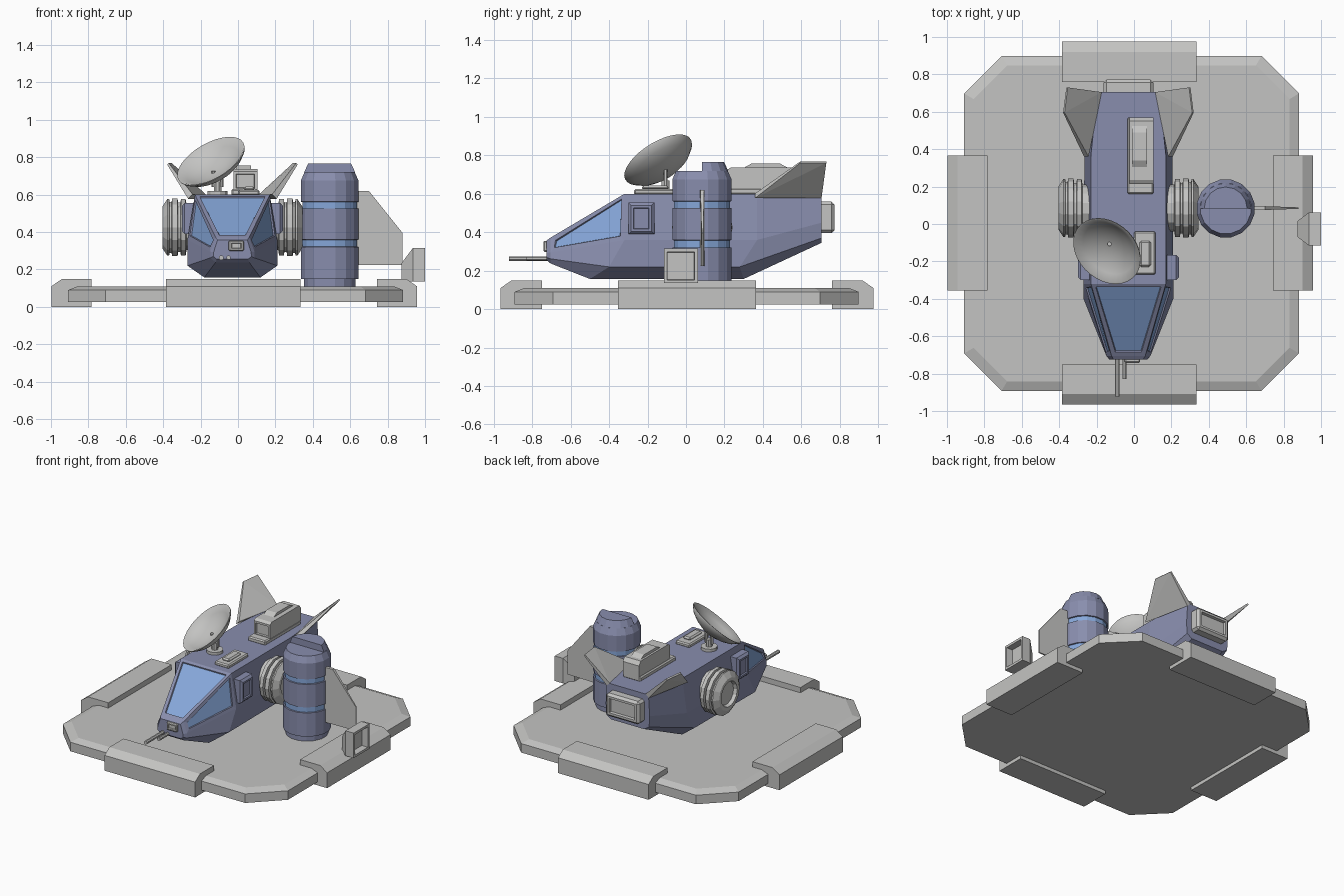
import bpy, bmesh, math
from mathutils import Vector, Matrix

if "Cube" in bpy.data.objects:
    bpy.data.objects.remove(bpy.data.objects["Cube"])

CX = -0.03  # hull centre line


def material(name, rgb):
    m = bpy.data.materials.new(name)
    m.diffuse_color = (*rgb, 1)
    m.use_nodes = True
    m.node_tree.nodes["Principled BSDF"].inputs["Base Color"].default_value = m.diffuse_color
    return m


HULL = material("hull_violet", (0.25, 0.27, 0.42))
GREY = material("light_grey", (0.55, 0.55, 0.54))
GLASS = material("window_blue", (0.24, 0.39, 0.70))


def finish(name, bm, *mats):
    bmesh.ops.recalc_face_normals(bm, faces=bm.faces[:])
    me = bpy.data.meshes.new(name)
    bm.to_mesh(me)
    bm.free()
    for m in mats:
        me.materials.append(m)
    ob = bpy.data.objects.new(name, me)
    bpy.context.collection.objects.link(ob)
    return ob


def solid(name, pts, mat, inset=None, bevel=0):
    """Convex solid around points; inset = (direction, thickness, depth)."""
    bm = bmesh.new()
    for p in pts:
        bm.verts.new(p)
    res = bmesh.ops.convex_hull(bm, input=bm.verts[:])
    bad = [v for v in bm.verts if not v.link_faces]
    bmesh.ops.delete(bm, geom=bad, context='VERTS')
    bmesh.ops.dissolve_limit(bm, angle_limit=0.02, verts=bm.verts[:], edges=bm.edges[:])
    bmesh.ops.recalc_face_normals(bm, faces=bm.faces[:])
    if bevel:
        bmesh.ops.bevel(bm, geom=bm.edges[:], offset=bevel, segments=1, affect='EDGES')
    if inset:
        d = Vector(inset[0])
        f = max(bm.faces, key=lambda f: round(f.normal.dot(d), 3) * 10 + f.calc_area())
        bmesh.ops.inset_individual(bm, faces=[f], thickness=inset[1], depth=0)
        bmesh.ops.inset_individual(bm, faces=[f], thickness=0.004, depth=inset[2])
    return finish(name, bm, mat)


def box(name, lo, hi, mat, **kw):
    pts = [(x, y, z) for x in (lo[0], hi[0]) for y in (lo[1], hi[1]) for z in (lo[2], hi[2])]
    return solid(name, pts, mat, **kw)


def lathe(name, prof, segs, mtx, mats, bands=()):
    """Revolve (radius, height) points about local z; bands = profile steps using mats[1]."""
    bm = bmesh.new()
    rings = []
    for r, h in prof:
        n = segs if r > 0 else 1
        rings.append([bm.verts.new(mtx @ Vector((r * math.cos(2 * math.pi * (i + .5) / segs),
                                                 r * math.sin(2 * math.pi * (i + .5) / segs), h)))
                      for i in range(n)])
    for k, (a, b) in enumerate(zip(rings, rings[1:])):
        for i in range(segs):
            j = (i + 1) % segs
            vs = [a[i % len(a)], a[j % len(a)], b[j % len(b)], b[i % len(b)]]
            f = bm.faces.new(list(dict.fromkeys(vs)))
            f.material_index = 1 if k in bands else 0
    return finish(name, bm, *mats)


def rod(name, a, b, r, mat, segs=8):
    a, b = Vector(a), Vector(b)
    m = Matrix.Translation(a) @ (b - a).to_track_quat('Z', 'Y').to_matrix().to_4x4()
    L = (b - a).length
    return lathe(name, [(0, 0), (r, 0), (r, L), (0, L)], segs, m, [mat])


# landing pad: octagon slab with sloped top rim
def octagon(h, cut, z):
    c = h - cut
    return [(-0.013 + sx * x, 0.003 + sy * y, z) for sx in (-1, 1) for sy in (-1, 1)
            for x, y in ((h, c), (c, h))]


solid("landing_pad", octagon(.895, .2, .025) + octagon(.895, .2, .09) + octagon(.845, .18, .11), GREY)

# clamp blocks on the four pad edges
clamp = [(.755, 0), (.97, 0), (.97, .11), (.915, .148), (.755, .148)]
for k, name in enumerate(("right_clamp", "back_clamp", "left_clamp", "front_clamp")):
    rot = Matrix.Translation((-0.013 * (k != 1 and k != 3) - .025 * (k % 2), .005, 0)) @ Matrix.Rotation(k * math.pi / 2, 4, 'Z')
    solid(name, [rot @ Vector((x + (.015 if k == 2 else 0), s * .36, z)) for x, z in clamp for s in (-1, 1)], GREY)

# hull: loft of half sections (deck edge, shoulder, chine, keel), mirrored
rows = [
    [(.09, -.705, .372), (.118, -.705, .295), (.118, -.705, .262), (.09, -.705, .238)],
    [(.20, -.32, .60), (.24, -.32, .36), (.24, -.40, .22), (.15, -.50, .157)],
    [(.20, .37, .60), (.235, .37, .36), (.235, .28, .22), (.15, .30, .157)],
    [(.165, .705, .60), (.175, .705, .45), (.17, .705, .37), (.13, .705, .345)],
]
bm = bmesh.new()
rings = []
for row in rows:
    full = [(CX + x, y, z) for x, y, z in row] + [(CX - x, y, z) for x, y, z in reversed(row)]
    rings.append([bm.verts.new(p) for p in full])
windows = []
for k, (a, b) in enumerate(zip(rings, rings[1:])):
    for i in range(8):
        j = (i + 1) % 8
        f = bm.faces.new((a[i], a[j], b[j], b[i]))
        if k == 0 and i in (0, 6, 7):
            windows.append(f)
nose = bm.faces.new(rings[0])
bm.faces.new(rings[-1])
bmesh.ops.recalc_face_normals(bm, faces=bm.faces[:])
bmesh.ops.inset_individual(bm, faces=[nose], thickness=.018, depth=.02)
bmesh.ops.inset_individual(bm, faces=windows, thickness=.032, depth=0)
bmesh.ops.inset_individual(bm, faces=windows, thickness=.005, depth=-.008)
for f in windows:
    f.material_index = 1
finish("hull", bm, HULL, GLASS)

# nose sensor and twin gun barrels
box("nose_sensor", (-.05, -.742, .298), (.032, -.70, .355), GREY, bevel=.006, inset=((0, -1, 0), .012, -.008))
rod("long_barrel", (-.09, -.70, .263), (-.09, -.922, .263), .013, GREY)
rod("short_barrel", (-.05, -.70, .263), (-.05, -.83, .263), .012, GREY)

# parts mirrored on both hull sides
for s, side in ((1, "right"), (-1, "left")):
    def P(x, y, z):
        return (CX + s * x, y, z)

    # side hatch
    solid(side + "_hatch", [P(x, y, z) for x, e in ((.19, 0), (.255, 0), (.27, .015))
                            for y in (-.30 + e, -.165 - e) for z in (.39 + e, .555 - e)], HULL,
          inset=((s, 0, 0), .018, -.01))
    # tail fin, thinner toward the tip
    fin = [(.155, .705, .59, .012), (.225, .36, .59, .012), (.345, .595, .765, .004), (.328, .73, .765, .004)]
    solid(side + "_tail_fin", [P(x + t * q, y, z - t * q) for x, y, z, t in fin for q in (-1, 1)], GREY)
    # ringed side engine
    m = Matrix.Translation((CX, .085, .425)) @ Matrix.Rotation(s * math.pi / 2, 4, 'Y')
    lathe(side + "_engine", [(0, .15), (.125, .15), (.125, .245), (.155, .25), (.155, .275), (.135, .278), (.135, .29),
                             (.158, .293), (.158, .322), (.14, .325), (.14, .335), (.155, .338), (.155, .348),
                             (.115, .374), (.09, .374), (.082, .35), (0, .35)], 14, m, [GREY])

# rear thruster box
box("rear_thruster", (-.163, .69, .395), (.103, .772, .56), GREY, bevel=.016, inset=((0, 1, 0), .022, -.02))

# roof equipment
box("roof_base", (-.035, .16, .595), (.105, .57, .63), GREY, bevel=.008)
solid("roof_housing", [(x, y, z) for x in (-.025, .103) for y, z in
                       ((.215, .62), (.215, .725), (.235, .738), (.55, .738), (.57, .71), (.57, .62))], GREY,
      inset=((0, -1, 0), .02, -.012))
solid("roof_cap", [(x, y, z) for x in (-.01, .07) for y, z in ((.30, .735), (.34, .757), (.49, .757), (.53, .735))], GREY)
box("deck_plate", (.0, -.27, .595), (.115, -.04, .625), GREY, bevel=.008)
box("deck_plate_top", (.03, -.23, .62), (.09, -.09, .643), GREY, bevel=.01)

# dish antenna with mount
n = Vector((-.44, -.48, .76)).normalized()
c = Vector((-.14, -.14, .77))
m = Matrix.Translation(c) @ n.to_track_quat('Z', 'Y').to_matrix().to_4x4()
dish = lathe("antenna_dish", [(0, -.078), (.06, -.072), (.12, -.052), (.165, -.028), (.198, .004), (.2, .012), (.192, .012),
                              (.155, -.016), (.11, -.038), (.06, -.054), (0, -.06)], 32, m, [GREY])
bpy.context.view_layer.objects.active = dish
dish.select_set(True)
bpy.ops.object.shade_smooth_by_angle(angle=math.radians(40))
back = c - n * .07
rod("dish_base", (back.x, back.y, .595), (back.x, back.y, .62), .055, GREY, 12)
rod("dish_post", (back.x, back.y, .61), (back.x, back.y, .67), .022, GREY)
for dx in (-.022, .022):
    rod("dish_bracket", (back.x + dx, back.y, .64), (back.x + dx, back.y, back.z + .01), .011, GREY)

# tower with blue rings, front half of the cap cut lower
T = Matrix.Translation((.49, .083, 0))
lathe("tower", [(0, .10), (.14, .10), (.14, .148), (.157, .15), (.157, .32), (.149, .322), (.149, .358), (.157, .36),
                (.157, .525), (.149, .527), (.149, .56), (.157, .562), (.157, .675), (.137, .72), (0, .72)],
      16, T, [HULL, GLASS], bands=(5, 9))
solid("tower_cap", [(.49 + r * math.cos(a * math.pi / 8), .083 + r * math.sin(a * math.pi / 8), z)
                    for a in range(9) for r, z in ((.137, .718), (.115, .766))], HULL)
# tower side vane
vane = [(.60, .62, .012), (.70, .62, .01), (.88, .395, .004), (.88, .225, .004), (.60, .225, .012)]
solid("tower_vane", [(x, .085 + q * t, z) for x, z, t in vane for q in (-1, 1)], GREY)

# framed floodlight on the right clamp
solid("floodlight", [(x, y, z) for x, e, top in ((.875, .045, .235), (.935, 0, .315), (1.0, 0, .315))
                     for y in (-.115 + e, .062 - e) for z in (.135, top)], GREY, inset=((1, 0, 0), .024, -.045))
